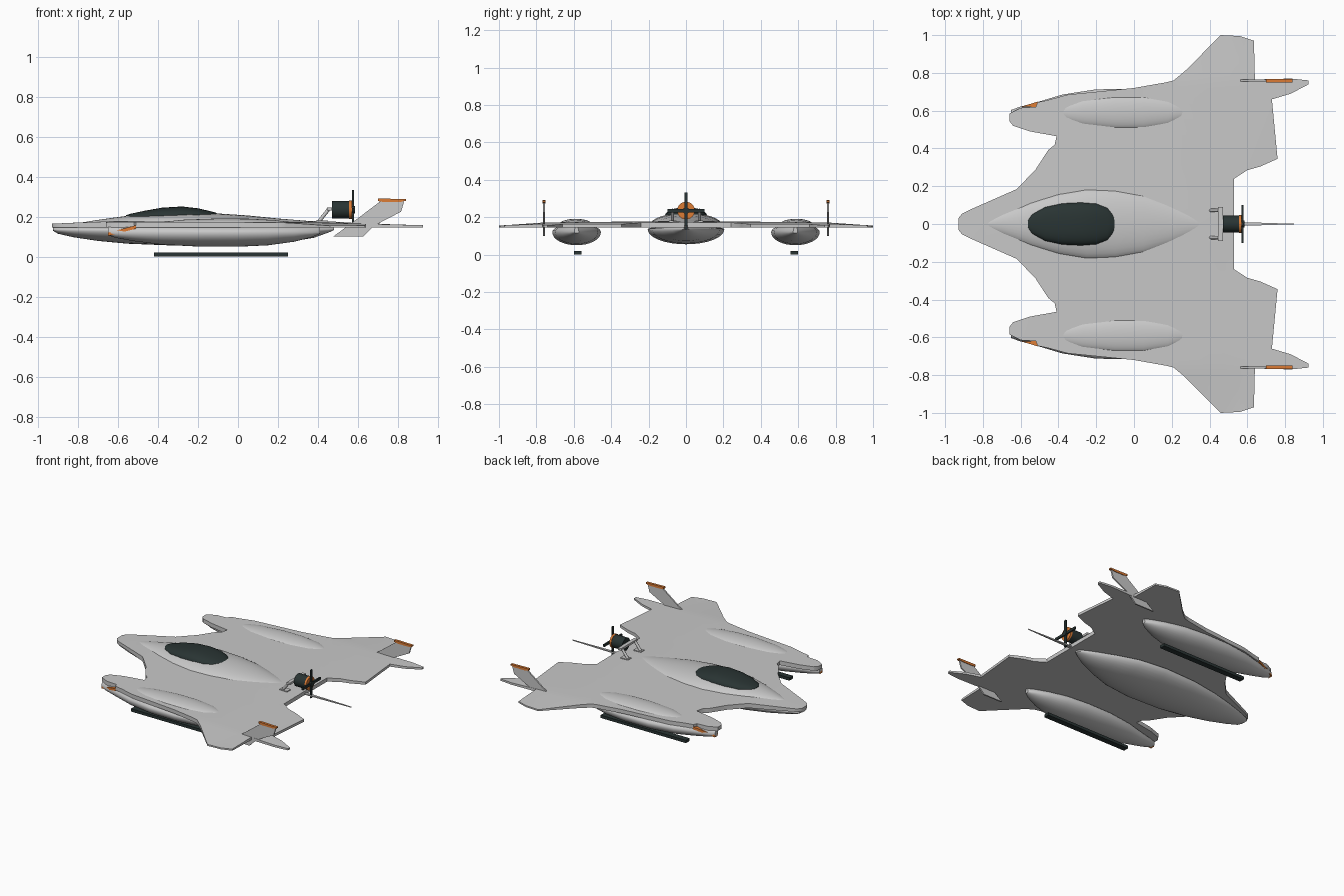
import bpy, bmesh, math
from mathutils import Vector


def material(name, rgb):
    m = bpy.data.materials.new(name)
    m.diffuse_color = (*rgb, 1)
    return m


GREY = material("light grey", (0.58, 0.58, 0.58))
DARK = material("dark slate", (0.022, 0.034, 0.033))
ORANGE = material("orange", (0.72, 0.2, 0.035))


def finish(name, bm, mat, angle=40):
    bmesh.ops.recalc_face_normals(bm, faces=bm.faces)
    me = bpy.data.meshes.new(name)
    bm.to_mesh(me)
    bm.free()
    ob = bpy.data.objects.new(name, me)
    bpy.context.collection.objects.link(ob)
    me.materials.append(mat)
    bpy.ops.object.select_all(action='DESELECT')
    ob.select_set(True)
    bpy.context.view_layer.objects.active = ob
    bpy.ops.object.shade_smooth_by_angle(angle=math.radians(angle))
    return ob


def interp(table, t):
    if t <= table[0][0]:
        return table[0][1]
    for (a, u), (b, v) in zip(table, table[1:]):
        if t <= b:
            return u + (v - u) * (t - a) / (b - a)
    return table[-1][1]


def loft(name, stations, mat, cy=0, cz=0.13, seg=32, power=1.0):
    """Rings along x; each station is (x, half width, rise, drop) about (cy, cz)."""
    bm = bmesh.new()
    rings = []
    for x, w, up, down in stations:
        ring = []
        for i in range(seg):
            a = 2 * math.pi * i / seg
            c, s = math.cos(a), math.sin(a)
            c = math.copysign(abs(c) ** power, c)
            s = math.copysign(abs(s) ** power, s)
            ring.append(bm.verts.new((x, cy + w * c, cz + (up if s > 0 else down) * s)))
        rings.append(ring)
    for r, q in zip(rings, rings[1:]):
        for i in range(seg):
            j = (i + 1) % seg
            bm.faces.new((r[i], r[j], q[j], q[i]))
    bm.faces.new(rings[0])
    bm.faces.new(rings[-1])
    return finish(name, bm, mat, 50)


def prism(name, pts, offset, mat):
    """Extrude a polygon of 3D points by an offset."""
    bm = bmesh.new()
    f = bm.faces.new([bm.verts.new(p) for p in pts])
    ext = bmesh.ops.extrude_face_region(bm, geom=[f])
    bmesh.ops.translate(bm, vec=offset, verts=[g for g in ext["geom"] if isinstance(g, bmesh.types.BMVert)])
    return finish(name, bm, mat, 30)


def box(name, lo, hi, mat):
    (x0, y0, z0), (x1, y1, z1) = lo, hi
    return prism(name, [(x0, y0, z0), (x1, y0, z0), (x1, y1, z0), (x0, y1, z0)], (0, 0, z1 - z0), mat)


def rod(name, a, b, r, mat, seg=16):
    a, b = Vector(a), Vector(b)
    bm = bmesh.new()
    bmesh.ops.create_cone(bm, cap_ends=True, segments=seg, radius1=r, radius2=r, depth=(b - a).length)
    bm.transform((b - a).to_track_quat('Z', 'Y').to_matrix().to_4x4())
    bmesh.ops.translate(bm, vec=(a + b) / 2, verts=bm.verts)
    return finish(name, bm, mat)


# Wing plate: flat underside, gently crowned top
half = [(-0.93, 0.03), (-0.91, 0.055), (-0.87, 0.075), (-0.62, 0.185), (-0.52, 0.29), (-0.455, 0.39),
        (-0.42, 0.42), (-0.41, 0.465), (-0.55, 0.49), (-0.64, 0.52), (-0.66, 0.545), (-0.66, 0.585),
        (-0.6, 0.615), (-0.52, 0.62), (-0.51, 0.645), (-0.46, 0.655), (-0.35, 0.685), (0.0, 0.72),
        (0.17, 0.75), (0.21, 0.76), (0.27, 0.81), (0.46, 1.0), (0.56, 0.995), (0.635, 0.97), (0.64, 0.765),
        (0.83, 0.77), (0.925, 0.76), (0.925, 0.74), (0.83, 0.69), (0.73, 0.66), (0.76, 0.345),
        (0.67, 0.305), (0.6, 0.285), (0.53, 0.24)]


def wing_top(x, y):
    span = interp([(0, 0.18), (0.25, 0.177), (0.75, 0.172), (1, 0.155)], abs(y))
    tail = interp([(0.35, 0), (0.92, 1)], x)
    nose = interp([(-0.93, 1), (-0.6, 0)], x)
    return span + (0.156 - span) * tail * 0.9 + (0.165 - span) * nose


bm = bmesh.new()
outline = half + [(x, -y) for x, y in reversed(half)]
bm.faces.new([bm.verts.new((x, y, 0.145)) for x, y in outline])
bmesh.ops.triangulate(bm, faces=bm.faces[:])
for axis in ((1, 0, 0), (0, 1, 0)):
    for i in range(-11, 12):
        co = Vector(axis) * i * 0.08
        bmesh.ops.bisect_plane(bm, geom=bm.verts[:] + bm.edges[:] + bm.faces[:], plane_co=co, plane_no=axis)
ext = bmesh.ops.extrude_face_region(bm, geom=bm.faces[:])
for v in ext["geom"]:
    if isinstance(v, bmesh.types.BMVert):
        v.co.z = wing_top(v.co.x, v.co.y)
finish("wing_plate", bm, GREY)

# Fuselage: lower hull, upper fairing and canopy
loft("lower_hull", [(-0.925, 0.028, 0.01, 0.005), (-0.9, 0.05, 0.015, 0.02), (-0.82, 0.08, 0.02, 0.038),
                    (-0.7, 0.12, 0.02, 0.056), (-0.55, 0.16, 0.02, 0.07), (-0.35, 0.195, 0.02, 0.078),
                    (-0.1, 0.205, 0.02, 0.08), (0.1, 0.18, 0.02, 0.075), (0.25, 0.13, 0.02, 0.062),
                    (0.38, 0.075, 0.02, 0.04), (0.45, 0.035, 0.02, 0.015), (0.48, 0.012, 0.015, 0.002)],
     GREY, cz=0.135)
loft("upper_fairing", [(-0.8, 0.01, 0.008, 0.01), (-0.7, 0.06, 0.024, 0.01), (-0.55, 0.12, 0.045, 0.01),
                       (-0.4, 0.165, 0.058, 0.01), (-0.25, 0.19, 0.062, 0.01), (-0.1, 0.185, 0.056, 0.01),
                       (0.05, 0.16, 0.046, 0.01), (0.2, 0.11, 0.031, 0.01), (0.35, 0.05, 0.019, 0.01),
                       (0.52, 0.012, 0.01, 0.01)], GREY, cz=0.16)
loft("canopy", [(-0.56, 0.025, 0.012, 0.01), (-0.54, 0.052, 0.019, 0.01), (-0.47, 0.09, 0.034, 0.01),
                (-0.38, 0.11, 0.05, 0.01), (-0.28, 0.115, 0.056, 0.01), (-0.2, 0.11, 0.047, 0.01),
                (-0.14, 0.09, 0.033, 0.01), (-0.11, 0.06, 0.025, 0.01), (-0.1, 0.035, 0.02, 0.01)],
     DARK, cz=0.195, power=0.8)

# Parts on both sides
for s, side in ((1, "left"), (-1, "right")):
    loft(f"pod_{side}", [(-0.65, 0.018, 0.03, 0.012), (-0.61, 0.034, 0.035, 0.026), (-0.52, 0.058, 0.04, 0.042),
                         (-0.38, 0.1, 0.045, 0.06), (-0.2, 0.128, 0.045, 0.069), (0.0, 0.13, 0.045, 0.07),
                         (0.15, 0.115, 0.045, 0.063), (0.28, 0.08, 0.04, 0.045), (0.37, 0.04, 0.035, 0.022),
                         (0.41, 0.012, 0.03, 0.005)], GREY, cy=0.585 * s, cz=0.12)
    loft(f"pod_fairing_{side}", [(-0.39, 0.02, 0.01, 0.01), (-0.36, 0.045, 0.015, 0.01), (-0.27, 0.07, 0.024, 0.01),
                                 (-0.1, 0.088, 0.03, 0.01), (0.05, 0.088, 0.029, 0.01), (0.18, 0.068, 0.022, 0.01),
                                 (0.25, 0.04, 0.014, 0.01), (0.275, 0.015, 0.008, 0.01)],
         GREY, cy=0.59 * s, cz=0.161)
    box(f"skid_{side}", (-0.42, 0.58 * s - 0.02, 0), (0.25, 0.58 * s + 0.02, 0.02), DARK)
    # Slanted lamp strip on the outer nose of each pod
    prism(f"nose_lamp_{side}", [(-0.65, 0.604 * s, 0.104), (-0.65, 0.604 * s, 0.12),
                                (-0.51, 0.648 * s, 0.157), (-0.51, 0.648 * s, 0.14)], (0, -0.03 * s, 0), ORANGE)
    prism(f"tail_fin_{side}", [(0.475, 0.754 * s, 0.1), (0.625, 0.754 * s, 0.1), (0.68, 0.754 * s, 0.155),
                               (0.815, 0.754 * s, 0.225), (0.83, 0.754 * s, 0.276), (0.71, 0.754 * s, 0.276),
                               (0.59, 0.754 * s, 0.185)], (0, 0.01 * s, 0), GREY)
    prism(f"fin_cap_{side}", [(0.7, 0.75 * s, 0.278), (0.73, 0.75 * s, 0.273), (0.81, 0.75 * s, 0.273),
                              (0.84, 0.75 * s, 0.28), (0.84, 0.75 * s, 0.288), (0.7, 0.75 * s, 0.291)],
          (0, 0.018 * s, 0), ORANGE)
    # Motor mount leg and foot
    rod(f"mount_leg_{side}", (0.4, 0.072 * s, 0.17), (0.455, 0.072 * s, 0.24), 0.009, GREY)
    box(f"mount_foot_{side}", (0.39, 0.072 * s - 0.02, 0.16), (0.45, 0.072 * s + 0.02, 0.182), GREY)

# Motor, propeller and tail spike
box("mount_crossbar", (0.445, -0.09, 0.23), (0.47, 0.09, 0.245), GREY)
rod("motor", (0.47, 0, 0.235), (0.565, 0, 0.235), 0.044, DARK, 32)
rod("motor_ring", (0.555, 0, 0.235), (0.569, 0, 0.235), 0.047, ORANGE, 32)
rod("propeller_hub", (0.569, 0, 0.235), (0.585, 0, 0.235), 0.018, DARK)
box("propeller_blades_vertical", (0.57, -0.009, 0.135), (0.58, 0.009, 0.333), DARK)
box("propeller_blades_across", (0.57, -0.1, 0.226), (0.58, 0.1, 0.244), DARK)
prism("tail_spike", [(0.5, -0.012, 0.148), (0.89, 0, 0.148), (0.5, 0.012, 0.148)], (0, 0, 0.008), GREY)
